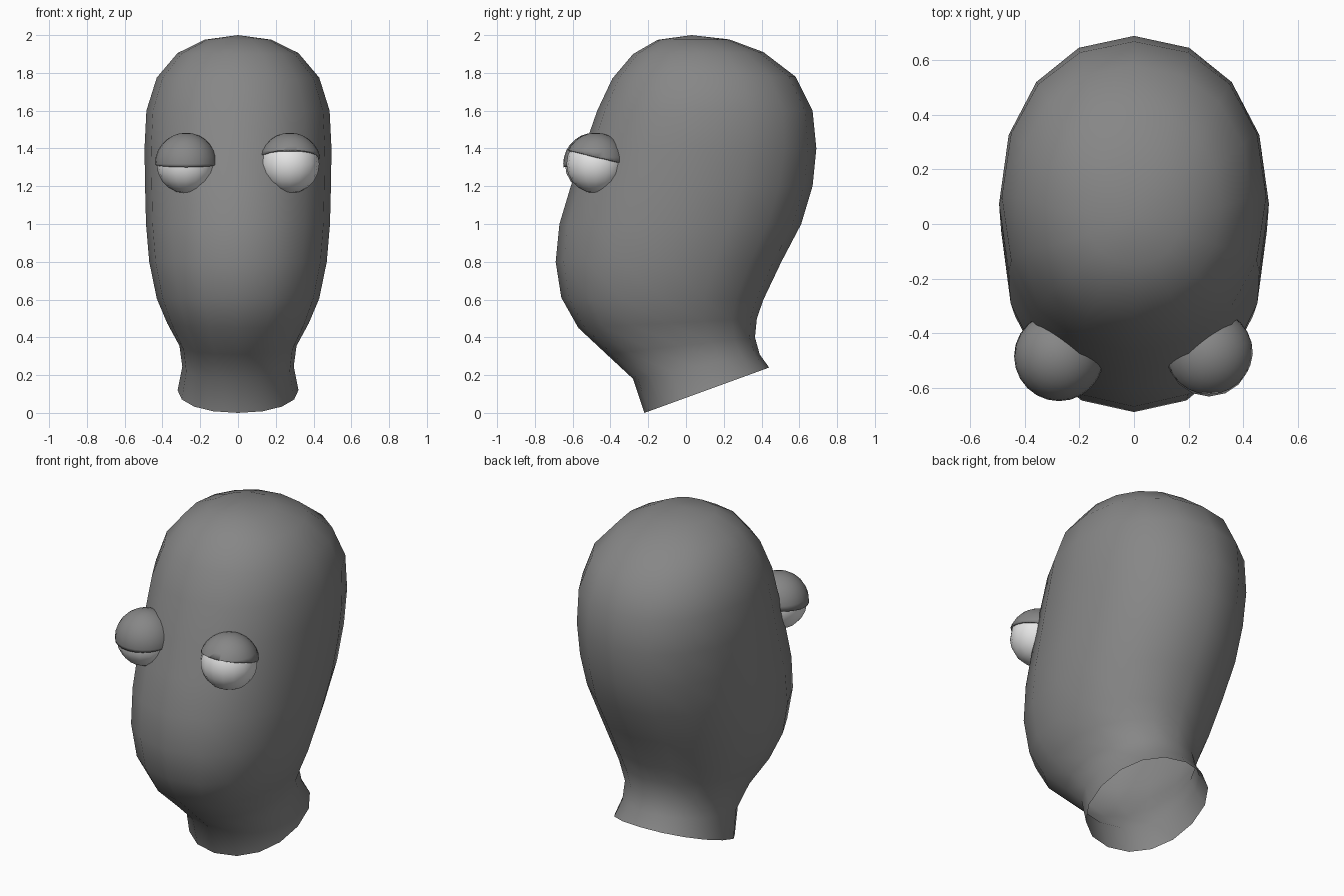
import bpy, bmesh, math
from mathutils import Vector

if "Cube" in bpy.data.objects:
    bpy.data.objects.remove(bpy.data.objects["Cube"])


def material(name, rgb):
    m = bpy.data.materials.new(name)
    m.diffuse_color = (*rgb, 1)
    m.use_nodes = True
    m.node_tree.nodes["Principled BSDF"].inputs["Base Color"].default_value = m.diffuse_color
    return m


grey = material("grey skin", (0.24, 0.24, 0.24))
white = material("eye white", (0.85, 0.85, 0.85))


def add_object(name, bm, mat, loc=(0, 0, 0)):
    bmesh.ops.recalc_face_normals(bm, faces=bm.faces)
    for f in bm.faces:
        f.smooth = True
    me = bpy.data.meshes.new(name)
    bm.to_mesh(me)
    bm.free()
    me.materials.append(mat)
    ob = bpy.data.objects.new(name, me)
    ob.location = loc
    bpy.context.collection.objects.link(ob)
    return ob


# Head: rings from the open neck to the crown (front y, front z, back y, back z, half width)
RINGS = [
    (-0.22, 0.00, 0.44, 0.24, 0.32),
    (-0.28, 0.18, 0.39, 0.31, 0.295),
    (-0.42, 0.31, 0.365, 0.40, 0.31),
    (-0.57, 0.45, 0.375, 0.50, 0.375),
    (-0.66, 0.61, 0.41, 0.60, 0.43),
    (-0.69, 0.80, 0.505, 0.80, 0.47),
    (-0.67, 1.00, 0.61, 1.00, 0.487),
    (-0.61, 1.20, 0.67, 1.20, 0.492),
    (-0.54, 1.40, 0.69, 1.40, 0.495),
    (-0.47, 1.60, 0.67, 1.60, 0.485),
    (-0.39, 1.77, 0.58, 1.78, 0.43),
    (-0.28, 1.90, 0.41, 1.91, 0.32),
    (-0.15, 1.975, 0.23, 1.977, 0.175),
]
SIDES = 16


def rounded(v):
    return math.copysign(abs(v) ** (2 / 2.15), v)


bm = bmesh.new()
loops = []
for yf, zf, yb, zb, w in RINGS:
    loop = []
    for i in range(SIDES):
        a = 2 * math.pi * i / SIDES
        c, s = rounded(math.cos(a)), rounded(math.sin(a))
        t = (c + 1) / 2
        loop.append(bm.verts.new((w * s, yf + (yb - yf) * t, zf + (zb - zf) * t)))
    loops.append(loop)
for lo, hi in zip(loops, loops[1:]):
    for i in range(SIDES):
        j = (i + 1) % SIDES
        bm.faces.new((lo[i], lo[j], hi[j], hi[i]))
crown = bm.verts.new((0, 0.03, 2.0))
for i in range(SIDES):
    bm.faces.new((loops[-1][i], loops[-1][(i + 1) % SIDES], crown))
add_object("head", bm, grey)


# Eyes: a ball and a drooping lid cut from a slightly larger ball
def eye(side, centre, cut_height, cut_normal):
    bm = bmesh.new()
    bmesh.ops.create_uvsphere(bm, u_segments=16, v_segments=10, radius=0.156)
    add_object(side + "_eyeball", bm, white, centre)

    bm = bmesh.new()
    bmesh.ops.create_uvsphere(bm, u_segments=24, v_segments=14, radius=0.165)
    bmesh.ops.bisect_plane(bm, geom=bm.verts[:] + bm.edges[:] + bm.faces[:],
                           plane_co=Vector((0, 0, cut_height)),
                           plane_no=Vector(cut_normal).normalized(), clear_inner=True)
    lid = add_object(side + "_eyelid", bm, grey, centre)
    shell = lid.modifiers.new("thickness", 'SOLIDIFY')
    shell.thickness = 0.012
    shell.offset = -1


eye("left", (-0.275, -0.485, 1.318), -0.003, (0, -0.09, 1))
eye("right", (0.275, -0.477, 1.318), 0.037, (0, 0.24, 1))
